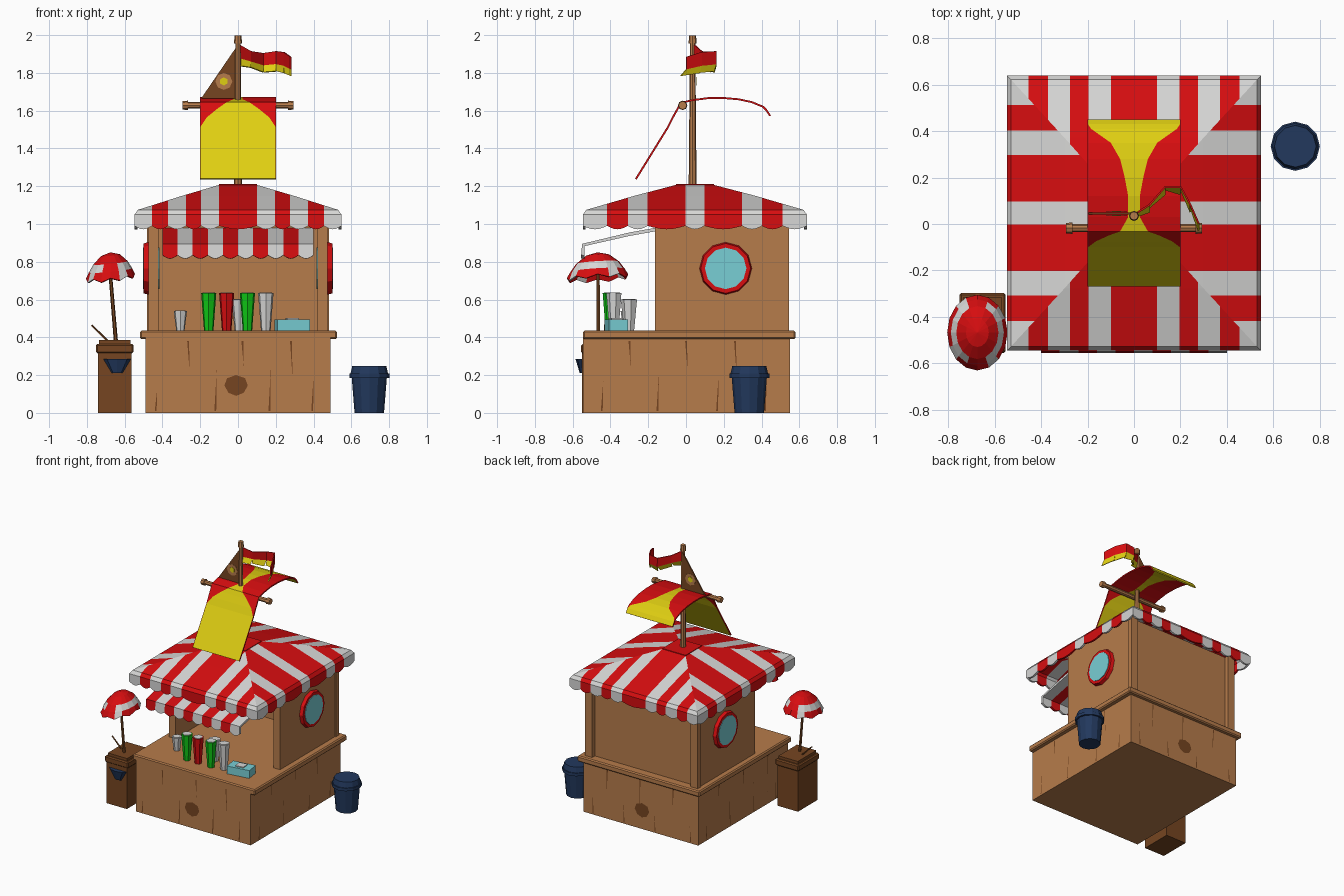
import bpy, bmesh, math, random
from mathutils import Vector, Matrix

if "Cube" in bpy.data.objects:
    bpy.data.objects.remove(bpy.data.objects["Cube"])

random.seed(4)
COL = dict(wood=(.47, .2, .07), dark_wood=(.18, .06, .015), red=(.68, .004, .005), white=(.68, .68, .67),
           yellow=(.74, .62, .006), navy=(.016, .04, .11), glass=(.19, .62, .66), green=(.005, .58, .008))
M = {}
for k, c in COL.items():
    M[k] = bpy.data.materials.new(k)
    M[k].diffuse_color = (*c, 1)


def finish(name, bm, mats, thick=0):
    me = bpy.data.meshes.new(name)
    bm.to_mesh(me)
    bm.free()
    ob = bpy.data.objects.new(name, me)
    bpy.context.collection.objects.link(ob)
    for m in mats:
        me.materials.append(M[m])
    if thick:
        s = ob.modifiers.new("thickness", 'SOLIDIFY')
        s.thickness = thick
        s.offset = -1
    return ob


def patches(name, polys, mats, thick=0):
    """polys: list of (points, material index)"""
    bm = bmesh.new()
    for pts, mi in polys:
        bm.faces.new([bm.verts.new(p) for p in pts]).material_index = mi
    bmesh.ops.remove_doubles(bm, verts=bm.verts, dist=1e-5)
    return finish(name, bm, mats, thick)


def box(name, x0, x1, y0, y1, z0, z1, mat, rot=0, bev=0):
    bm = bmesh.new()
    bmesh.ops.create_cube(bm, size=1)
    c = Vector(((x0 + x1) / 2, (y0 + y1) / 2, (z0 + z1) / 2))
    mx = Matrix.Translation(c) @ Matrix.Rotation(rot, 4, 'Z') @ Matrix.Diagonal((x1 - x0, y1 - y0, z1 - z0, 1))
    bmesh.ops.transform(bm, matrix=mx, verts=bm.verts)
    if bev:
        bmesh.ops.bevel(bm, geom=bm.edges[:], offset=bev, segments=1, affect='EDGES')
    return finish(name, bm, [mat])


def rod(name, p0, p1, r0, r1, n, mat):
    p0, p1 = Vector(p0), Vector(p1)
    d = p1 - p0
    bm = bmesh.new()
    bmesh.ops.create_cone(bm, cap_ends=True, segments=n, radius1=r0, radius2=r1, depth=d.length)
    mx = Matrix.Translation((p0 + p1) / 2) @ d.to_track_quat('Z', 'Y').to_matrix().to_4x4()
    bmesh.ops.transform(bm, matrix=mx, verts=bm.verts)
    return finish(name, bm, [mat])


# counter base and board
box("counter_base", -.49, .49, -.545, .55, 0, .4, 'wood')
box("counter_board", -.52, .525, -.545, .58, .39, .435, 'wood', bev=.008)

# knots and slim cracks on the planks of the base
for s, y in ((-1, -.547), (1, .552)):
    knot = [(-.01 + .062 * math.cos(a) * (1 + .12 * math.sin(3 * a)), y, .145 + .055 * math.sin(a))
            for a in [i * math.tau / 8 for i in range(8)]]
    patches("plank_knot", [(knot[::-s], 0)], ['dark_wood'])
cracks = []
for i in range(7):
    for side in range(4):
        u = -.42 + i * .14 + random.uniform(-.03, .03)
        z, h = (.38, -random.uniform(.12, .3)) if i % 2 else (.01, random.uniform(.1, .25))
        tri = [(u - .005, z), (u + .005, z), (u + .008, z + h)]
        cracks.append(([[(a, -.547, b), (a, .552, b), (.492, a, b), (-.492, a, b)][side] for a, b in tri], 0))
patches("plank_cracks", cracks, ['dark_wood'])

# hut walls, posts and round windows
for s in (-1, 1):
    box("side_wall", min(s * .42, s * .475), max(s * .42, s * .475), -.165, .53, .43, 1.05, 'wood')
    box("rear_post", min(s * .42, s * .482), max(s * .42, s * .482), .505, .545, .43, 1.05, 'wood')
    rod("window_frame", (s * .47, .21, .765), (s * .5, .21, .765), .14, .132, 12, 'red')
    rod("window_glass", (s * .415, .21, .765), (s * .504, .21, .765), .11, .11, 12, 'glass')
box("back_wall", -.42, .42, .49, .512, .43, 1.05, 'wood')
box("front_beam", -.42, .42, -.165, -.12, .975, 1.05, 'wood')

# striped roof: four hipped sides cut along the stripe edges, with scalloped valance
CY = .047
RINGS = [(.1, .1, 1.207), (.3, .325, 1.148), (.53, .575, 1.075), (.548, .593, 1.05)]
CUTS = ([.1, .195, .275, .37, .455], [.05, .25, .355, .465])
roof = [([(-.1, CY - .1, 1.207), (.1, CY - .1, 1.207), (.1, CY + .1, 1.207), (-.1, CY + .1, 1.207)], 0)]
for k in range(4):
    odd, s = k % 2, 1 if k < 2 else -1
    place = lambda u, v, z: (s * v, CY + s * u, z) if odd else (s * u, CY - s * v, z)
    hu = [r[odd] for r in RINGS]
    hv = [r[1 - odd] for r in RINGS]
    cuts = CUTS[odd]
    stripe = lambda u: (sum(abs(u) > c for c in cuts) + odd) % 2
    bm = bmesh.new()
    for i in range(3):
        a, b, za, zb = hu[i], hu[i + 1], RINGS[i][2], RINGS[i + 1][2]
        bm.faces.new([bm.verts.new(p) for p in ((-b, hv[i + 1], zb), (b, hv[i + 1], zb), (a, hv[i], za), (-a, hv[i], za))])
    edges = [-c for c in cuts[::-1]] + cuts
    for c in edges:
        bmesh.ops.bisect_plane(bm, geom=bm.verts[:] + bm.edges[:] + bm.faces[:], plane_co=(c, 0, 0), plane_no=(1, 0, 0))
    for f in bm.faces:
        roof.append(([place(*v.co) for v in f.verts], stripe(f.calc_center_median().x)))
    bm.free()
    us = [-hu[3]] + edges + [hu[3]]
    for a, b in zip(us, us[1:]):
        top = [place(a, hv[3], 1.05), place(b, hv[3], 1.05)]
        low = [place(b + (a - b) * t / 6, hv[3], .99 - .018 * math.sin(math.pi * t / 6)) for t in range(7)]
        roof.append((top[::-1] + low[::-1], stripe((a + b) / 2)))
patches("striped_roof", roof, ['red', 'white'], .015)
box("roof_cap", -.1, .1, CY - .1, CY + .1, 1.2, 1.212, 'red')

# front awning with scalloped edge
awn = []
for i in range(10):
    a, b = -.4 + .08 * i, -.32 + .08 * i
    awn.append(([(a, -.55, .895), (b, -.55, .895), (b, -.3, .955), (b, -.16, .98), (a, -.16, .98), (a, -.3, .955)], i % 2))
    low = [(a + .08 * t / 6, -.555, .835 - .018 * math.sin(math.pi * t / 6)) for t in range(7)]
    awn.append((low + [(b, -.55, .895), (a, -.55, .895)], i % 2))
patches("front_awning", awn, ['red', 'white'], .018)

# cups and napkin box on the counter
for x, y, r, h, m in ((-.305, -.31, .036, .105, 'white'), (-.155, -.4, .041, .2, 'green'), (-.06, -.4, .041, .2, 'red'),
                      (.01, -.3, .045, .165, 'white'), (.05, -.4, .041, .2, 'green'), (.147, -.38, .042, .2, 'white')):
    rod("cup", (x, y, .434), (x, y, .434 + h), r * .62, r, 7, m)
    rod("cup_inside", (x, y, .43 + h), (x, y, .438 + h), r * .8, r * .8, 7, 'white')
box("napkin_box", .2, .375, -.42, -.32, .434, .495, 'glass', .15)
box("napkin", .255, .32, -.4, -.34, .49, .502, 'white', .15)

# mast, yard and knobs
rod("mast", (0, .035, 1.2), (0, .035, 1.97), .021, .014, 8, 'wood')
rod("mast_knob", (0, .035, 1.955), (0, .035, 1.997), .022, .018, 8, 'wood')
rod("yard", (-.28, -.018, 1.628), (.28, -.018, 1.628), .017, .017, 8, 'wood')
for s in (-1, 1):
    rod("yard_knob", (s * .265, -.018, 1.628), (s * .293, -.018, 1.628), .025, .022, 8, 'wood')

# draped cloth: each row is y, z and half width of the yellow field
ROWS = [(-.27, 1.24, .198), (-.1, 1.515, .198), (-.075, 1.565, .165), (-.05, 1.61, .11), (-.032, 1.645, .06),
        (.03, 1.66, .025), (.12, 1.672, .025), (.2, 1.672, .04), (.28, 1.665, .06), (.35, 1.65, .1),
        (.41, 1.625, .185), (.43, 1.605, .198), (.45, 1.575, .198)]
cloth = []
for (y0, z0, w0), (y1, z1, w1) in zip(ROWS, ROWS[1:]):
    xs = [(-.2, -.2), (-w0, -w1), (w0, w1), (.2, .2)]
    for i in range(3):
        (a0, a1), (b0, b1) = xs[i], xs[i + 1]
        cloth.append(([(a0, y0, z0), (b0, y0, z0), (b1, y1, z1), (a1, y1, z1)], i % 2))
patches("draped_sail", cloth, ['red', 'yellow'], .01)

# small triangular sail with a round badge
patches("triangle_sail", [([(-.195, .04, 1.665), (0, .04, 1.665), (0, .04, 1.95)], 0)], ['dark_wood'], .01)
for s, y in ((-1, .038), (1, .052)):
    rod("sail_spot", (-.075, y, 1.755), (-.075, y + s * .002, 1.755), .045, .045, 8, 'wood')
    rod("sail_spot_centre", (-.075, y, 1.755), (-.075, y + s * .004, 1.755), .022, .022, 6, 'yellow')

# waving pennant: x, y, top, bottom
PEN = [(0, .035, 1.955, 1.84), (.07, .08, 1.915, 1.83), (.135, .155, 1.905, 1.805),
       (.2, .155, 1.915, 1.81), (.24, .08, 1.91, 1.8), (.275, 0, 1.885, 1.785)]
pen = []
for (x0, y0, t0, b0), (x1, y1, t1, b1) in zip(PEN, PEN[1:]):
    m0, m1 = b0 + (t0 - b0) * .35, b1 + (t1 - b1) * .35
    pen.append(([(x0, y0, m0), (x1, y1, m1), (x1, y1, t1), (x0, y0, t0)], 0))
    pen.append(([(x0, y0 - .01, b0), (x1, y1 - .03, b1), (x1, y1, m1), (x0, y0, m0)], 1))
patches("pennant", pen, ['red', 'yellow'], .008)

# planter box with stick and bowl
box("planter", -.74, -.565, -.55, -.31, 0, .33, 'dark_wood')
box("planter_rim", -.752, -.553, -.555, -.297, .315, .365, 'dark_wood', bev=.008)
box("planter_top", -.735, -.57, -.54, -.315, .36, .385, 'dark_wood')
rod("stick", (-.69, -.43, .38), (-.775, -.43, .465), .006, .005, 5, 'dark_wood')
bowl = rod("bowl", (-.64, -.545, .21), (-.64, -.545, .285), .03, .075, 8, 'navy')
bowl.scale.y = .5
bowl.location.y = -.275

# parasol: tilted scalloped dome with white patches
rod("parasol_pole", (-.645, -.465, .36), (-.685, -.465, .84), .011, .009, 6, 'dark_wood')
PROF = [(0, .85), (.38, .835), (.7, .795), (.88, .755), (1, .705)]
dome = []
N = 16


def dome_pt(r, z, i):
    a = i * math.tau / N
    x, y = .13 * r * math.cos(a), .163 * r * math.sin(a)
    lift = .018 if r == 1 and i % 2 == 0 else 0
    return (-.675 + x, -.468 + y, z + .1 * x + .06 * y + lift)


for j in range(4):
    for i in range(N):
        pts = [dome_pt(*PROF[j + 1], i), dome_pt(*PROF[j + 1], i + 1), dome_pt(*PROF[j], i + 1), dome_pt(*PROF[j], i)]
        white = (j == 2 and abs(math.cos((i + .5) * math.tau / N)) > .35) or (j == 3 and i % 4 == 1)
        dome.append((pts if j else pts[:3], int(white)))
patches("parasol", dome, ['red', 'white'], .008)

# waste bin
rod("bin_body", (.695, .335, 0), (.695, .335, .2), .078, .094, 12, 'navy')
rod("bin_rim", (.695, .335, .185), (.695, .335, .208), .106, .106, 12, 'navy')
rod("bin_lid", (.695, .335, .205), (.695, .335, .248), .1, .09, 12, 'navy')

for m in bpy.data.materials:
    if m.users and not m.is_grease_pencil:
        m.use_nodes = True
        m.node_tree.nodes["Principled BSDF"].inputs["Base Color"].default_value = m.diffuse_color
